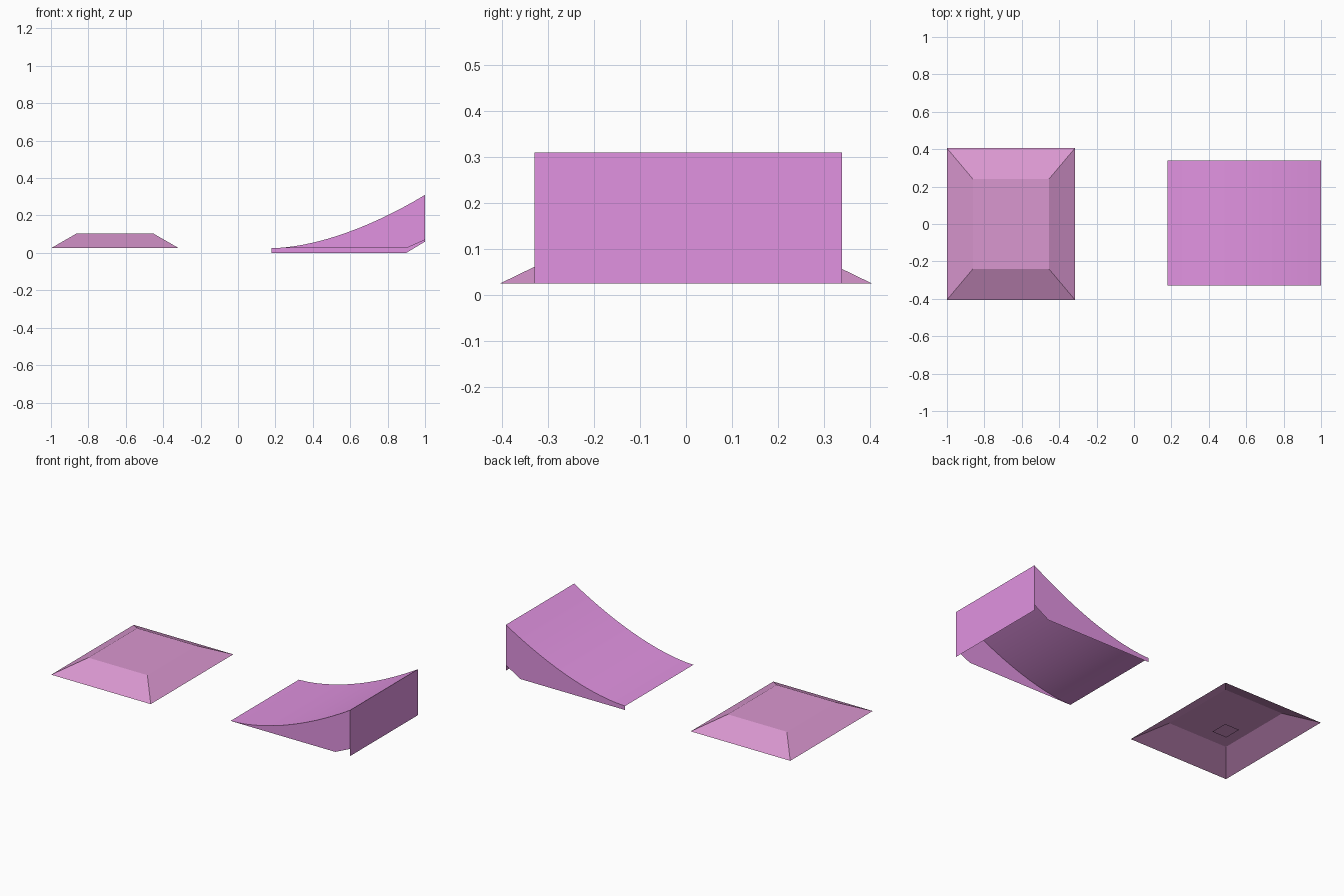
import bpy

if "Cube" in bpy.data.objects:
    bpy.data.objects.remove(bpy.data.objects["Cube"])


def material(name, color):
    mat = bpy.data.materials.new(name)
    mat.diffuse_color = color
    mat.use_nodes = True
    mat.node_tree.nodes["Principled BSDF"].inputs["Base Color"].default_value = mat.diffuse_color
    return mat


def add_mesh(name, verts, faces, mat):
    mesh = bpy.data.meshes.new(name)
    mesh.from_pydata(verts, [], faces)
    mesh.materials.append(mat)
    obj = bpy.data.objects.new(name, mesh)
    bpy.context.collection.objects.link(obj)
    return obj


def rect(cx, hx, hy, z):
    return [(cx - hx, -hy, z), (cx + hx, -hy, z), (cx + hx, hy, z), (cx - hx, hy, z)]


pink = material("pink", (0.70, 0.31, 0.63, 1))
violet = material("violet", (0.75, 0.29, 0.75, 1))

# Low box with four sloping sides, open underneath
CX = -0.658
sides = [(i, (i + 1) % 4, (i + 1) % 4 + 4, i + 4) for i in range(4)]
add_mesh("sloped_box", rect(CX, 0.342, 0.405, 0.025) + rect(CX, 0.203, 0.24, 0.105),
         sides + [(4, 5, 6, 7)], pink)

# Small plate under the middle of the box
add_mesh("base_plate", rect(CX, 0.05, 0.055, 0.026), [(3, 2, 1, 0)], pink)

# Curved ramp profile in x, z
N = 14
X0, X1, Z0, Z1 = 0.18, 1.0, 0.025, 0.31
Y0, Y1 = -0.33, 0.34
profile = [(X0 + (X1 - X0) * i / N, Z0 + (Z1 - Z0) * (i / N) ** 1.72) for i in range(N + 1)]

# Riding surface
surface = add_mesh("ramp_surface",
                   [(x, y, z) for x, z in profile for y in (Y0, Y1)],
                   [(2 * i, 2 * i + 2, 2 * i + 3, 2 * i + 1) for i in range(N)], violet)
surface.data.shade_smooth()

# Upright back wall
add_mesh("ramp_back", [(X1, Y0, Z0), (X1, Y1, Z0), (X1, Y1, Z1), (X1, Y0, Z1)],
         [(0, 1, 2, 3)], violet)


# Thin side panels with a clipped lower rear corner
def side_panel(name, y, bottom, rear, flip):
    outline = [(X0, bottom), (0.90, bottom), (X1, rear)] + profile[::-1]
    if bottom == Z0:
        outline.pop()
    order = list(range(len(outline)))
    add_mesh(name, [(x, y, z) for x, z in outline], [order[::-1] if flip else order], violet)


side_panel("front_side_panel", Y0, Z0, 0.07, False)
side_panel("rear_side_panel", Y1, 0.0, 0.06, True)
